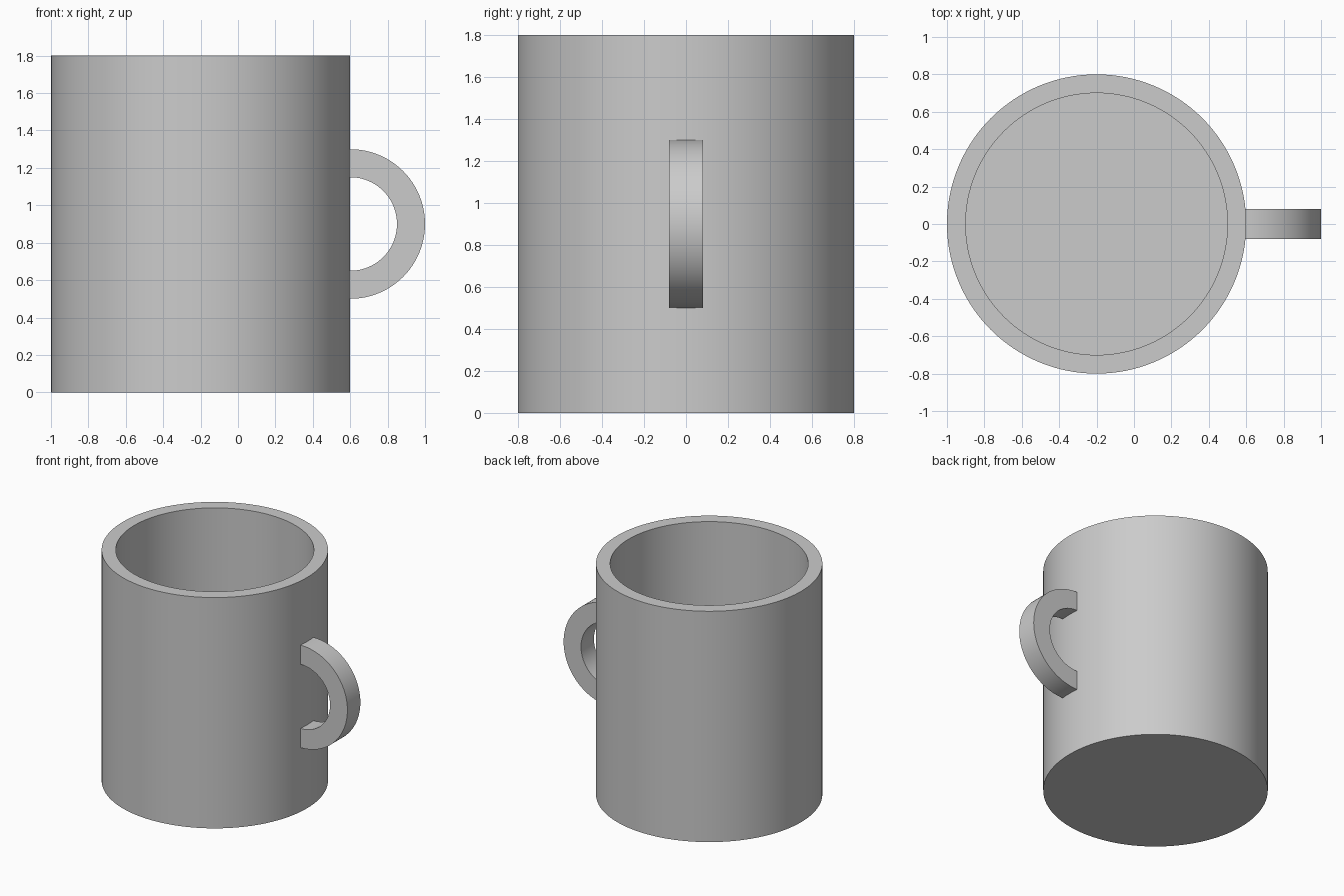
import bpy, math
from mathutils import Matrix

cube = bpy.data.objects.get("Cube")
if cube:
    bpy.data.objects.remove(cube, do_unlink=True)

CENTRE_X, RADIUS, HEIGHT, WALL = -0.2, 0.8, 1.8, 0.1

grey = bpy.data.materials.new("plain_grey")
grey.use_nodes = True
colour = (0.6, 0.6, 0.6, 1)
grey.diffuse_color = colour
grey.node_tree.nodes["Principled BSDF"].inputs["Base Color"].default_value = colour


def make_object(name, verts, faces):
    mesh = bpy.data.meshes.new(name)
    mesh.from_pydata(verts, [], faces)
    mesh.materials.append(grey)
    obj = bpy.data.objects.new(name, mesh)
    bpy.context.collection.objects.link(obj)
    bpy.ops.object.select_all(action="DESELECT")
    obj.select_set(True)
    bpy.context.view_layer.objects.active = obj
    bpy.ops.object.shade_smooth_by_angle(angle=math.radians(30))
    return obj


def sweep(profile, turns, closed):
    """Rotate profile points by each matrix and bridge neighbouring sections."""
    n, count = len(profile), len(turns)
    verts = [turn @ p for turn in turns for p in profile]
    faces = []
    for i in range(count if closed else count - 1):
        a, b = i * n, (i + 1) % count * n
        for j in range(n - 1 if closed else n):
            k = (j + 1) % n
            faces.append((a + j, b + j, b + k, a + k))
    return verts, faces


# Cup body: one lathed wall, closed by flat discs underneath and inside
SIDES = 128
outline = [(RADIUS, 0), (RADIUS, HEIGHT), (RADIUS - WALL, HEIGHT), (RADIUS - WALL, WALL)]
profile = [Matrix.Translation((r, 0, z)).translation for r, z in outline]
turns = [Matrix.Rotation(math.tau * i / SIDES, 3, "Z") for i in range(SIDES)]
verts, faces = sweep(profile, turns, True)
n = len(profile)
faces.append([i * n for i in reversed(range(SIDES))])
faces.append([i * n + n - 1 for i in range(SIDES)])
body = make_object("cup_body", verts, faces)
body.location.x = CENTRE_X

# Handle: rectangular section swept through a half ring, ends sunk into the wall
INNER, OUTER, HALF_WIDTH, STEPS = 0.25, 0.4, 0.08, 48
corners = [(INNER, -HALF_WIDTH), (OUTER, -HALF_WIDTH), (OUTER, HALF_WIDTH), (INNER, HALF_WIDTH)]
section = [Matrix.Translation((r, y, 0)).translation for r, y in corners]
angles = [math.pi * (i / STEPS - 0.5) for i in range(STEPS + 1)]
arc = [Matrix.Rotation(-a, 3, "Y") for a in angles]
verts, faces = sweep(section, arc, False)
for v in verts[:4] + verts[-4:]:
    v.x = -0.02
last = len(verts) - 4
faces += [(0, 1, 2, 3), (last + 3, last + 2, last + 1, last)]
handle = make_object("handle", verts, faces)
handle.location = (CENTRE_X + RADIUS, 0, HEIGHT / 2)
